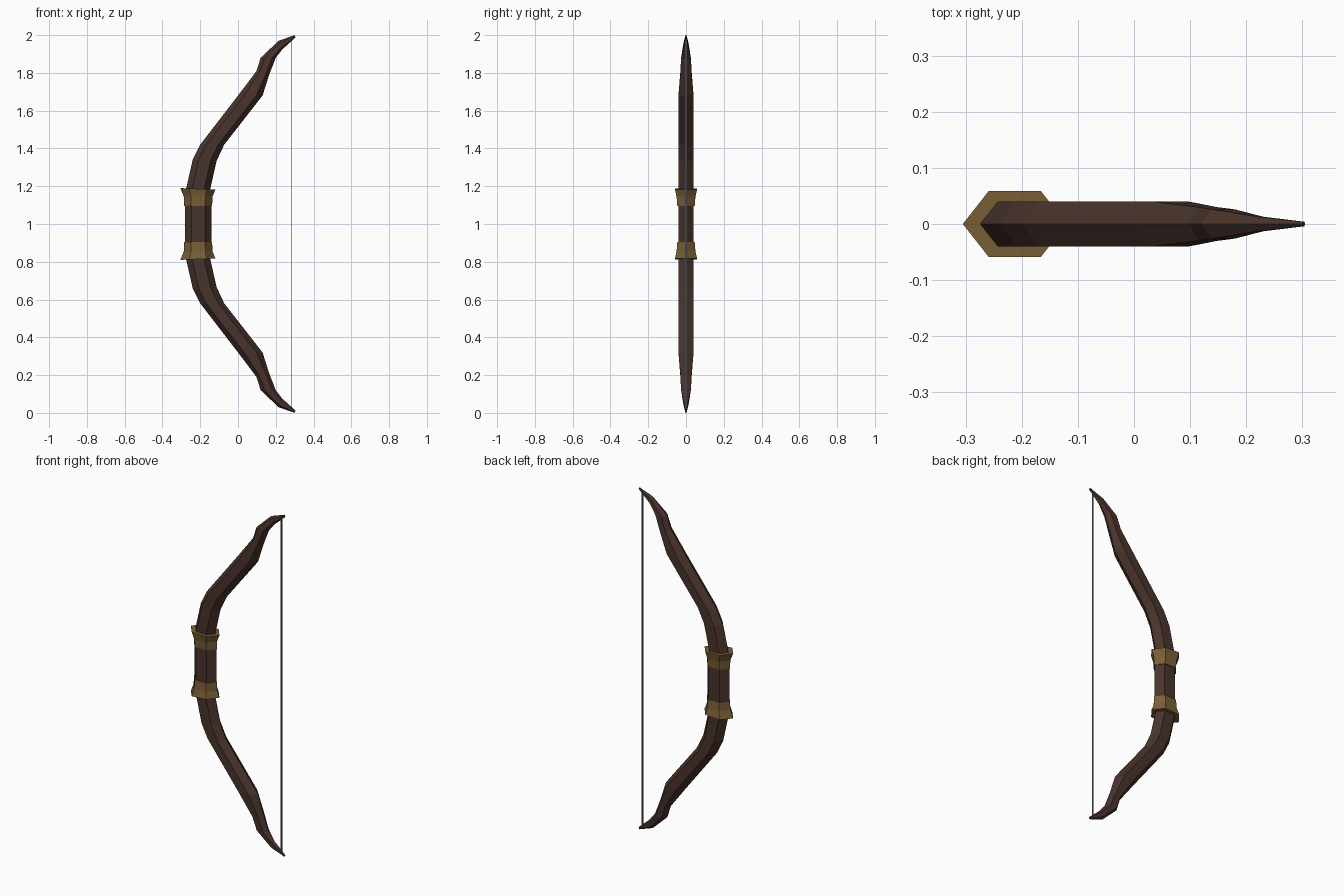
import bpy, bmesh
from mathutils import Vector

if "Cube" in bpy.data.objects:
    bpy.data.objects.remove(bpy.data.objects["Cube"])


def material(name, rgb):
    m = bpy.data.materials.new(name)
    m.diffuse_color = (*rgb, 1)
    m.use_nodes = True
    m.node_tree.nodes["Principled BSDF"].inputs["Base Color"].default_value = m.diffuse_color
    return m


def hexagon(outer, inner, half):
    """Hexagonal section: pointed on the outer and inner edge, flat on both sides."""
    a, b = Vector((outer[0], 0, outer[1])), Vector((inner[0], 0, inner[1]))
    spots = [(0, 0), (.25, -1), (.75, -1), (1, 0), (.75, 1), (.25, 1)]
    return [a.lerp(b, t) + Vector((0, s * half, 0)) for t, s in spots]


def loft(name, stations, mat):
    """Skin flat faces between hexagonal stations and cap both ends."""
    bm = bmesh.new()
    rings = [[bm.verts.new(p) for p in hexagon(*s)] for s in stations]
    for r, q in zip(rings, rings[1:]):
        for i in range(6):
            j = (i + 1) % 6
            bm.faces.new((r[i], r[j], q[j], q[i]))
    bm.faces.new(rings[0])
    bm.faces.new(rings[-1])
    bmesh.ops.recalc_face_normals(bm, faces=bm.faces)
    mesh = bpy.data.meshes.new(name)
    bm.to_mesh(mesh)
    bm.free()
    mesh.materials.append(mat)
    obj = bpy.data.objects.new(name, mesh)
    bpy.context.collection.objects.link(obj)
    return obj


def flip(stations):
    """Mirror stations about the bow's middle height."""
    return [((o[0], 2 - o[1]), (i[0], 2 - i[1]), h) for o, i, h in stations]


wood = material("dark_wood", (.066, .033, .025))
brass = material("brass", (.19, .115, .038))
grey = material("string_grey", (.15, .15, .15))

# Upper limb: outer edge, inner edge, half thickness
limb = [
    ((-.28, 1.10), (-.14, 1.10), .040),
    ((-.275, 1.185), (-.147, 1.185), .040),
    ((-.24, 1.34), (-.113, 1.335), .040),
    ((-.20, 1.42), (-.073, 1.42), .040),
    ((0, 1.68), (.13, 1.68), .040),
    ((.098, 1.81), (.165, 1.79), .030),
    ((.12, 1.88), (.20, 1.88), .026),
    ((.215, 1.97), (.235, 1.925), .013),
    ((.300, 2.0), (.305, 1.988), .004),
]
loft("bow_stave", flip(limb)[::-1] + limb, wood)

# Flared bands above and below the grip
band = [
    ((-.285, 1.095), (-.137, 1.095), .046),
    ((-.287, 1.145), (-.135, 1.145), .050),
    ((-.305, 1.19), (-.12, 1.182), .059),
]
loft("upper_band", band, brass)
loft("lower_band", flip(band), brass)

# Bowstring
bpy.ops.mesh.primitive_cube_add(size=1, location=(.282, 0, 1))
string = bpy.context.object
string.name = "bowstring"
string.scale = (.005, .009, 1.97)
string.data.materials.append(grey)
